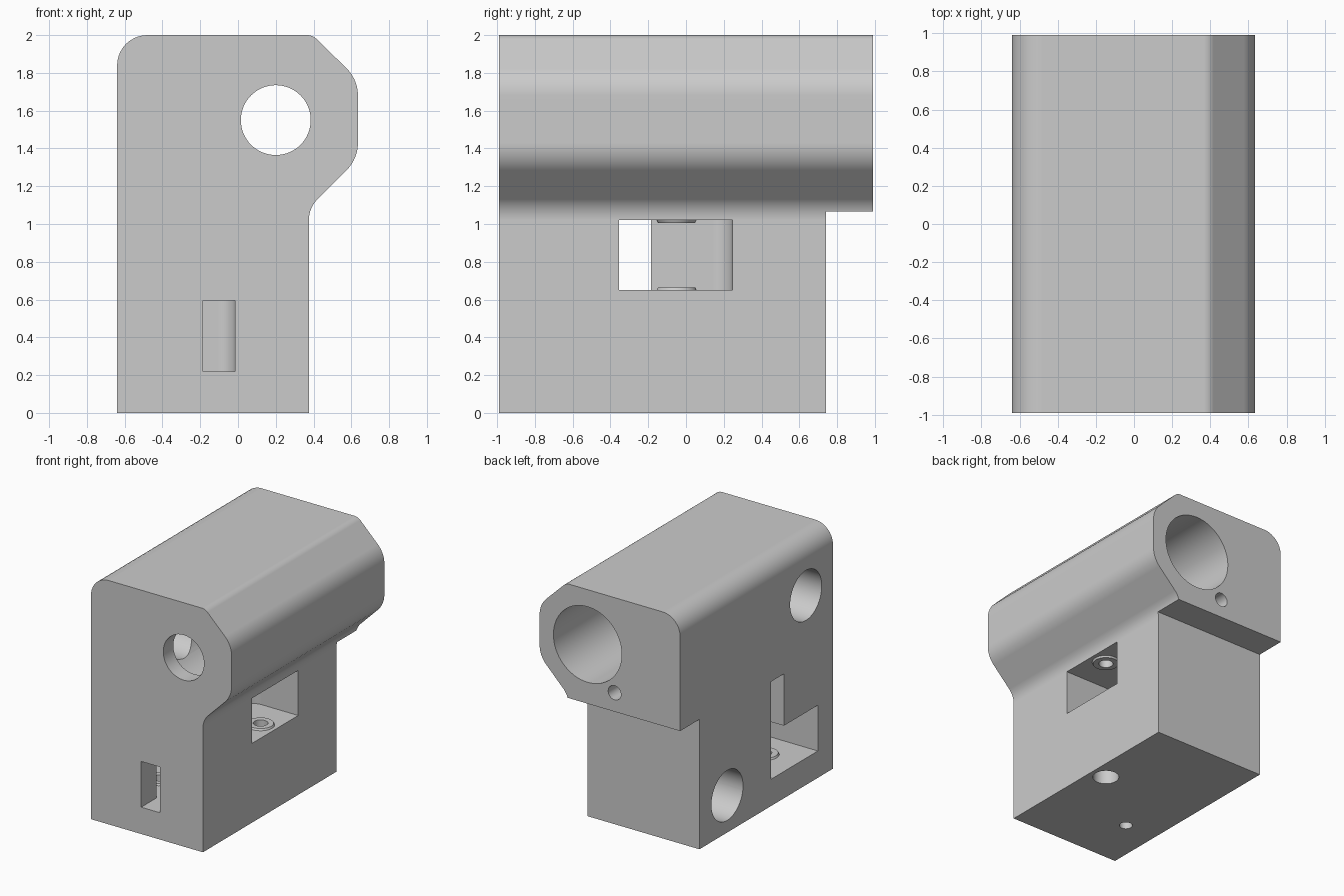
import bpy, bmesh, math
from mathutils import Vector, Matrix

cube = bpy.data.objects.get("Cube")
if cube:
    bpy.data.objects.remove(cube, do_unlink=True)

grey = bpy.data.materials.new("light_grey")
grey.use_nodes = True
grey.diffuse_color = (0.6, 0.6, 0.6, 1)
grey.node_tree.nodes["Principled BSDF"].inputs["Base Color"].default_value = (0.6, 0.6, 0.6, 1)


def rounded(corners, steps=10):
    """Outline from (a, b, tangent length) corners with circular fillets."""
    out, n = [], len(corners)
    for i, (x, y, t) in enumerate(corners):
        p = Vector((x, y))
        if not t:
            out.append(p)
            continue
        d0 = (Vector(corners[i - 1][:2]) - p).normalized()
        d1 = (Vector(corners[(i + 1) % n][:2]) - p).normalized()
        a, c = p + d0 * t, p + d1 * t
        w = math.cos((-d0).angle(d1) / 2)
        for k in range(steps + 1):
            s = k / steps
            q0, q1, q2 = (1 - s) ** 2, 2 * s * (1 - s) * w, s * s
            out.append((a * q0 + p * q1 + c * q2) / (q0 + q1 + q2))
    return out


def make(name, bm):
    bmesh.ops.recalc_face_normals(bm, faces=bm.faces)
    mesh = bpy.data.meshes.new(name)
    bm.to_mesh(mesh)
    bm.free()
    mesh.materials.append(grey)
    ob = bpy.data.objects.new(name, mesh)
    bpy.context.collection.objects.link(ob)
    return ob


def prism(name, points, lo, hi, axis):
    """Extrude an outline along y (points are x, z) or z (points are x, y)."""
    bm = bmesh.new()
    face = bm.faces.new([bm.verts.new((a, lo, b) if axis == "y" else (a, b, lo)) for a, b in points])
    ext = bmesh.ops.extrude_face_region(bm, geom=[face])
    move = (0, hi - lo, 0) if axis == "y" else (0, 0, hi - lo)
    bmesh.ops.translate(bm, vec=move, verts=[v for v in ext["geom"] if isinstance(v, bmesh.types.BMVert)])
    return make(name, bm)


def box(name, x, y, z):
    return prism(name, [(x[0], y[0]), (x[1], y[0]), (x[1], y[1]), (x[0], y[1])], z[0], z[1], "z")


def rod(name, start, end, r, r2=None, segs=64):
    a, b = Vector(start), Vector(end)
    bm = bmesh.new()
    turn = (b - a).to_track_quat("Z", "Y").to_matrix().to_4x4()
    bmesh.ops.create_cone(bm, cap_ends=True, segments=segs, radius1=r, radius2=r2 or r,
                          depth=(b - a).length, matrix=Matrix.Translation((a + b) / 2) @ turn)
    return make(name, bm)


def apply_boolean(target, tool, operation):
    mod = target.modifiers.new("boolean", "BOOLEAN")
    mod.operation, mod.solver, mod.object = operation, "EXACT", tool
    bpy.context.view_layer.update()
    graph = bpy.context.evaluated_depsgraph_get()
    mesh = bpy.data.meshes.new_from_object(target.evaluated_get(graph))
    target.modifiers.clear()
    target.data = mesh
    bpy.data.objects.remove(tool, do_unlink=True)


# Block with rounded shoulder and a bulge around the bore
outline = rounded([(-0.64, 0, 0), (-0.64, 2, 0.16), (0.395, 2, 0.03), (0.635, 1.765, 0.085),
                   (0.635, 1.345, 0.085), (0.375, 1.085, 0.065), (0.375, 0, 0)])
block = prism("bearing_block", outline, -0.99, 0.99, "y")

upper, lower = (0.65, 1.02), (0.22, 0.595)
idler, small_idler = (0.24, -0.05), (-0.354, -0.52)

# Rear step, idler pockets and belt passages
pocket = rounded([(0.5, -0.355, 0), (0.5, 0.245, 0), (-0.06, 0.245, 0.1), (-0.06, -0.355, 0)])
side_pocket = rounded([(-0.8, -0.795, 0), (-0.015, -0.795, 0), (-0.015, -0.185, 0.09), (-0.8, -0.185, 0)])
for cut in (
    box("rear_step", (-1, 1), (0.74, 1.2), (-0.2, 1.065)),
    prism("right_pocket", pocket, *upper, "z"),
    prism("left_pocket", side_pocket, *lower, "z"),
    box("cross_passage", (-0.8, 0.2), (-0.355, -0.185), upper),
    box("joining_passage", (-0.8, -0.185), (-0.355, -0.185), (0.4, 0.9)),
    box("front_passage", (-0.185, -0.015), (-1.2, -0.5), lower),
):
    apply_boolean(block, cut, "DIFFERENCE")

# Raised washers on the pocket floors and ceilings
for (x, y), (z0, z1) in ((idler, upper), (small_idler, lower)):
    for z, side in ((z0, 1), (z1, -1)):
        washer = rod("washer", (x, y, z - side * 0.03), (x, y, z + side * 0.015), 0.12, 0.098, 32)
        apply_boolean(block, washer, "UNION")

# Main bore, mounting holes and screw holes
for start, end, r in (
    ((0.2, 1.2, 1.55), (0.2, -0.86, 1.55), 0.31),
    ((0.2, -0.7, 1.55), (0.2, -1.2, 1.55), 0.185),
    ((-0.8, -0.64, 1.555), (0.19, -0.64, 1.555), 0.205),
    ((-0.8, 0.38, 0.305), (0.06, 0.38, 0.305), 0.205),
    ((-0.045, 1.2, 1.22), (-0.045, 0.4, 1.22), 0.058),
    ((*idler, -0.2), (*idler, 0.4), 0.1),
    ((*idler, 0.2), (*idler, 1.18), 0.055),
    ((*small_idler, -0.2), (*small_idler, 0.85), 0.05),
):
    apply_boolean(block, rod("hole", start, end, r), "DIFFERENCE")

# Smooth curves with sharp edges kept
block.data.shade_smooth()
block.data.set_sharp_from_angle(angle=math.radians(30))
normals = block.modifiers.new("weighted_normals", "WEIGHTED_NORMAL")
normals.keep_sharp = True
